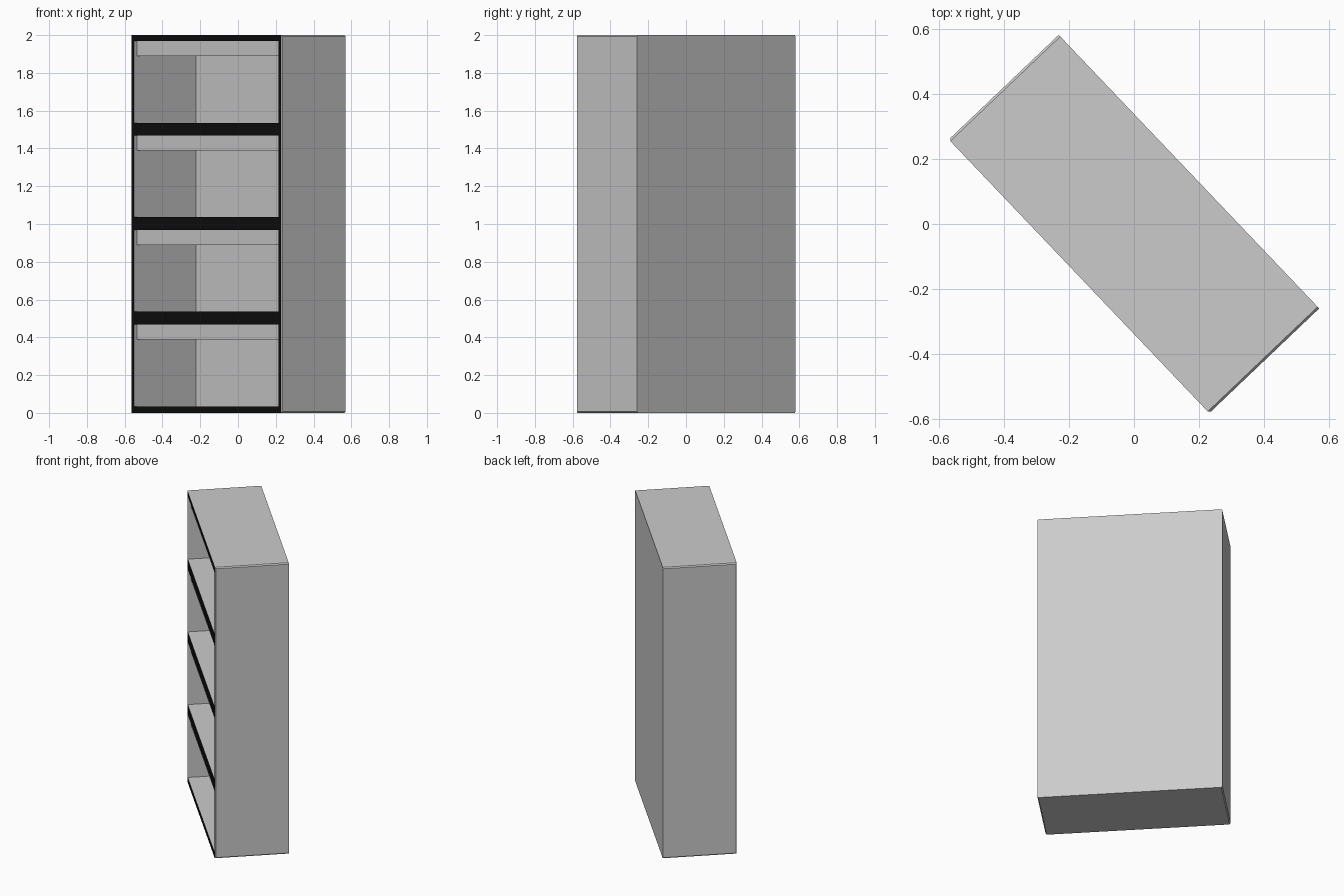
import bpy
import bmesh
import math
from mathutils import Vector

cube = bpy.data.objects.get("Cube")
if cube:
    bpy.data.objects.remove(cube, do_unlink=True)


def material(name, rgb):
    mat = bpy.data.materials.new(name)
    mat.use_nodes = True
    color = (*rgb, 1)
    mat.diffuse_color = color
    mat.node_tree.nodes["Principled BSDF"].inputs["Base Color"].default_value = color
    return mat


grey = material("light grey panel", (0.6, 0.6, 0.6))
black = material("black edging", (0.004, 0.004, 0.004))

# Overall cabinet proportions, in its own unturned frame
HALF_W, HALF_D, HEIGHT = 0.58, 0.233, 2.0
WALL = 0.025
BACK = 0.01
INNER = HALF_W - WALL
BEVEL = 0.007
TURN = math.radians(-46.4)


def panel(name, low, high, edged=True, outer=0):
    """Box between two corners; edged fronts are black, outer side edges chamfered."""
    low, high = Vector(low), Vector(high)
    bm = bmesh.new()
    bmesh.ops.create_cube(bm, size=1)
    for v in bm.verts:
        v.co = (low + high) / 2 + v.co * (high - low)
    if outer:
        rim = [e for e in bm.edges
               if all(abs(v.co.x - outer * HALF_W) < 1e-4 for v in e.verts)
               and not all(v.co.y > 0 for v in e.verts)]
        bmesh.ops.bevel(bm, geom=rim, offset=BEVEL, segments=1, affect='EDGES')
    bm.normal_update()
    for f in bm.faces:
        f.material_index = int(edged and f.normal.y < -0.9)
    mesh = bpy.data.meshes.new(name)
    bm.to_mesh(mesh)
    bm.free()
    mesh.materials.append(grey)
    mesh.materials.append(black)
    obj = bpy.data.objects.new(name, mesh)
    obj.rotation_euler.z = TURN
    bpy.context.collection.objects.link(obj)
    return obj


# Side walls
for side, label in ((1, "left"), (-1, "right")):
    xs = sorted((side * INNER, side * HALF_W))
    panel(label + "_side", (xs[0], -HALF_D, 0), (xs[1], HALF_D, HEIGHT), outer=side)

# Back
panel("back_panel", (-INNER, HALF_D - BACK, 0), (INNER, HALF_D, HEIGHT), edged=False)

# Base, shelves and top, with a recessed rail under each upper board
boards = [("base", 0, 0.035)]
boards += [(f"shelf_{i}", i * 0.5 - 0.032, i * 0.5 + 0.036) for i in (1, 2, 3)]
boards += [("top", HEIGHT - 0.03, HEIGHT)]
for name, z0, z1 in boards:
    panel(name, (-INNER, -HALF_D, z0), (INNER, HALF_D - BACK, z1))
    if name != "base":
        front = -HALF_D + 0.022
        panel(name + "_rail", (-INNER, front, z0 - 0.08),
              (INNER, front + 0.02, z0), edged=False)
